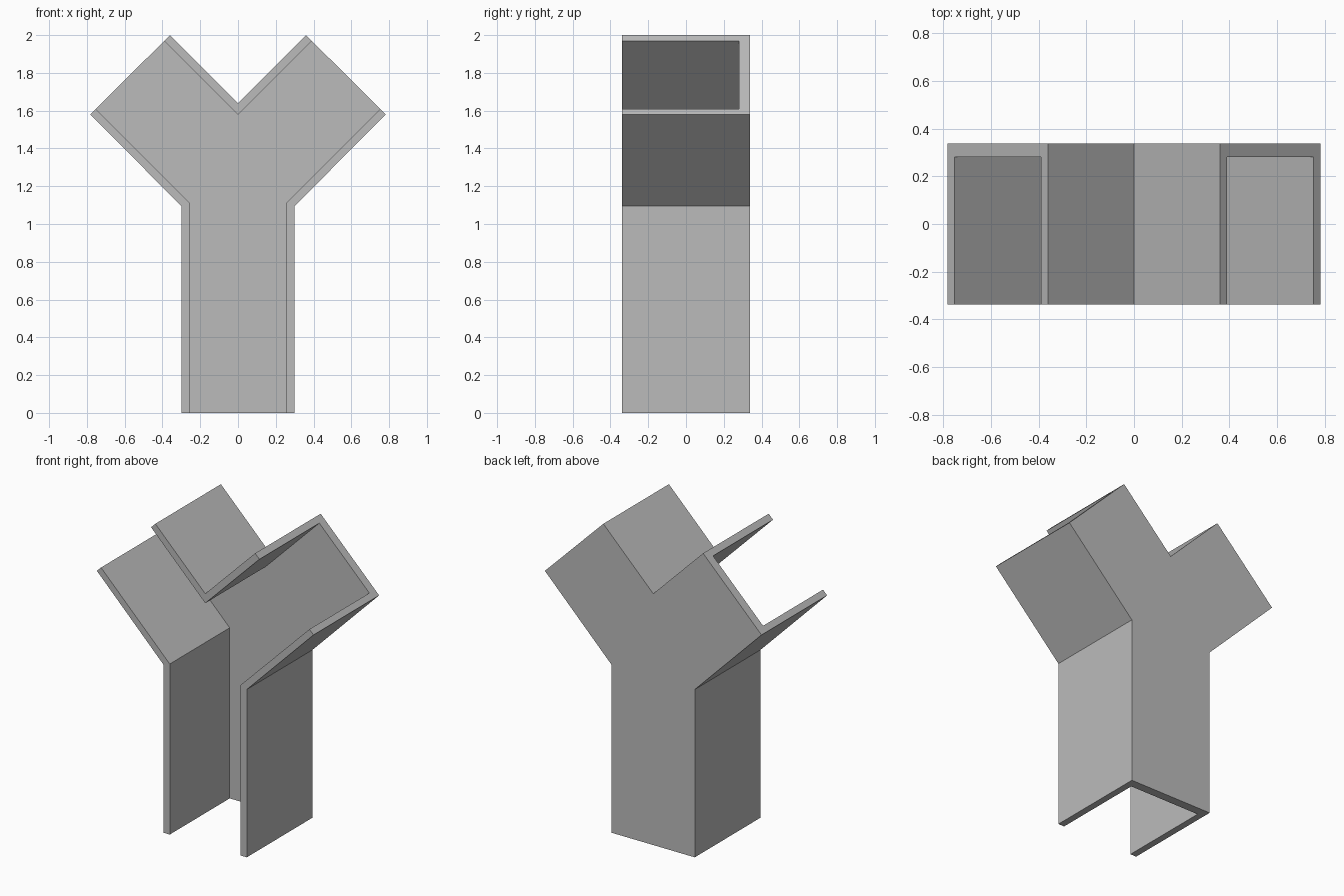
import bpy
import bmesh

cube = bpy.data.objects.get("Cube")
if cube:
    bpy.data.objects.remove(cube, do_unlink=True)

grey = bpy.data.materials.new("plain_grey")
grey.use_nodes = True
colour = (0.5, 0.5, 0.5, 1)
grey.diffuse_color = colour
grey.node_tree.nodes["Principled BSDF"].inputs["Base Color"].default_value = colour

FRONT, BACK, PANEL = -0.338, 0.338, 0.058


def prism(name, half, y0, y1):
    """Extrude a mirrored (x, z) half outline from y0 to y1."""
    outline = half + [(-x, z) for x, z in reversed(half) if x > 0]
    bm = bmesh.new()
    face = bm.faces.new([bm.verts.new((x, y0, z)) for x, z in outline])
    ext = bmesh.ops.extrude_face_region(bm, geom=[face])
    verts = [g for g in ext["geom"] if isinstance(g, bmesh.types.BMVert)]
    bmesh.ops.translate(bm, verts=verts, vec=(0, y1 - y0, 0))
    bmesh.ops.recalc_face_normals(bm, faces=bm.faces)
    mesh = bpy.data.meshes.new(name)
    bm.to_mesh(mesh)
    bm.free()
    mesh.materials.append(grey)
    obj = bpy.data.objects.new(name, mesh)
    bpy.context.collection.objects.link(obj)
    return obj


# Forked channel body: stem with two diagonal arms
body = prism("forked_channel",
             [(0.3, 0), (0.3, 1.095), (0.782, 1.58), (0.36, 2), (0, 1.64)],
             FRONT, BACK)

# Cavity, running out through the front, the foot and both arm ends
over = 0.2
cavity = prism("cavity_cutter",
               [(0.256, -over), (0.256, 1.113),
                (0.751 + over, 1.608 + over), (0.391 + over, 1.969 + over),
                (0, 1.578)],
               FRONT - over, BACK - PANEL)
cavity.hide_render = True

cut = body.modifiers.new("hollow", 'BOOLEAN')
cut.operation = 'DIFFERENCE'
cut.solver = 'EXACT'
cut.object = cavity

# Bake the hollow and drop the cutter
bpy.context.view_layer.objects.active = body
body.select_set(True)
bpy.ops.object.modifier_apply(modifier=cut.name)
bpy.data.objects.remove(cavity, do_unlink=True)
